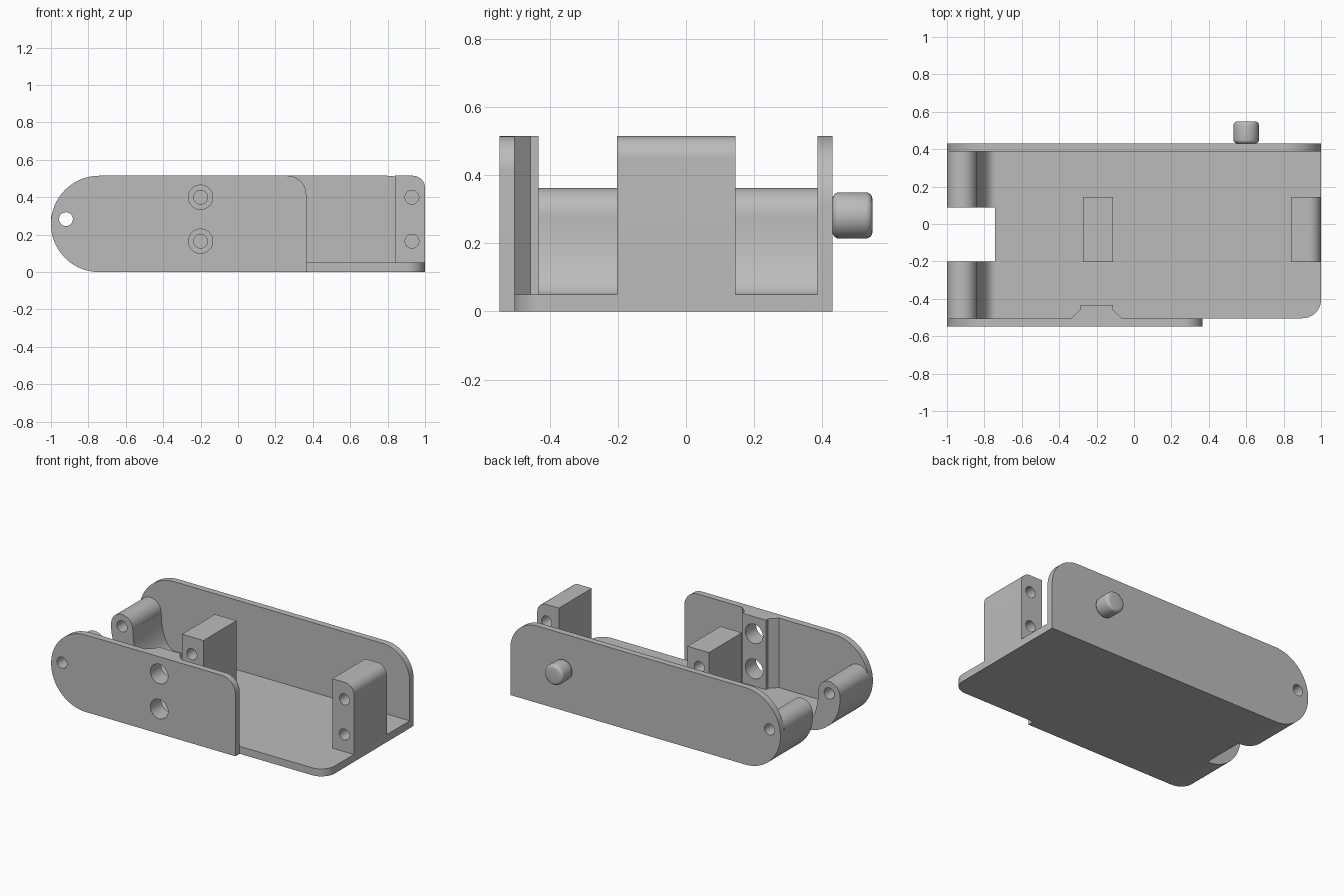
import bpy, bmesh, math
from mathutils import Vector

if "Cube" in bpy.data.objects:
    bpy.data.objects.remove(bpy.data.objects["Cube"])

grey = bpy.data.materials.new("plain grey")
grey.diffuse_color = (0.5, 0.5, 0.5, 1)
grey.use_nodes = True
grey.node_tree.nodes["Principled BSDF"].inputs["Base Color"].default_value = grey.diffuse_color

H = 0.515          # overall height
R = H / 2          # rounded end radius
FLOOR = 0.05
PIN = (-0.92, 0.283)
SCREW_Z = (0.165, 0.4)


def arc(cx, cy, rx, a0, a1, n=12, ry=None):
    ry = rx if ry is None else ry
    return [(cx + rx * math.cos(math.radians(a0 + (a1 - a0) * i / n)),
             cy + ry * math.sin(math.radians(a0 + (a1 - a0) * i / n))) for i in range(n + 1)]


def prism(name, pts, lo, hi, axis="y"):
    """Extrude a closed profile: x-z profile along y, or x-y profile along z."""
    bm = bmesh.new()
    put = (lambda p: (p[0], lo, p[1])) if axis == "y" else (lambda p: (p[0], p[1], lo))
    face = bm.faces.new([bm.verts.new(put(p)) for p in pts])
    ext = bmesh.ops.extrude_face_region(bm, geom=[face])["geom"]
    d = Vector((0, hi - lo, 0)) if axis == "y" else Vector((0, 0, hi - lo))
    bmesh.ops.translate(bm, vec=d, verts=[g for g in ext if isinstance(g, bmesh.types.BMVert)])
    bmesh.ops.recalc_face_normals(bm, faces=bm.faces)
    me = bpy.data.meshes.new(name)
    bm.to_mesh(me)
    bm.free()
    me.materials.append(grey)
    ob = bpy.data.objects.new(name, me)
    bpy.context.collection.objects.link(ob)
    return ob


def activate(ob):
    bpy.ops.object.select_all(action="DESELECT")
    ob.select_set(True)
    bpy.context.view_layer.objects.active = ob


def finish(ob, holes=()):
    """Drill round holes (x, z, radius) along y, then smooth the curved faces."""
    activate(ob)
    for x, z, r in holes:
        cut = prism("hole_cutter", arc(x, z, r, 0, 352.5, 47), -1, 1)
        cut.hide_render = True
        mod = ob.modifiers.new("hole", "BOOLEAN")
        mod.operation, mod.solver, mod.object = "DIFFERENCE", "EXACT", cut
        bpy.ops.object.modifier_apply(modifier=mod.name)
        bpy.data.objects.remove(cut, do_unlink=True)
    bpy.ops.object.shade_smooth_by_angle(angle=math.radians(30))


def side_profile(x1, corner):
    """Plate with a full round left end and one rounded upper right corner."""
    return (arc(-1 + R, R, R, 90, 270, 40) + [(x1, 0)]
            + arc(x1 - corner, H - corner, corner, 0, 90))


pin_hole = (*PIN, 0.037)

# side plates
finish(prism("back_plate", side_profile(1, 0.2), 0.387, 0.43), [pin_hole])
big_holes = [(-0.2, z, 0.065) for z in SCREW_Z]
finish(prism("front_plate", side_profile(0.365, 0.1), -0.548, -0.504), [pin_hole] + big_holes)

# thickened rib behind the front plate screw holes
rib = [(-0.335, -0.504), (-0.065, -0.504), (-0.113, -0.457), (-0.113, -0.434),
       (-0.287, -0.434), (-0.287, -0.457)]
finish(prism("screw_rib", rib, 0, H, "z"), big_holes)

# floor with one rounded corner
floor = [(-1 + R, 0.387), (-1 + R, -0.504)] + arc(0.9, -0.404, 0.1, 270, 360) + [(1, 0.387)]
finish(prism("floor", floor, 0, FLOOR, "z"))

# hinge knuckles with a scooped inner side
knuckle = (arc(-1 + R, R, R, 270, 180, 20) + arc(*PIN, 0.08, 180, 0, 20)
           + arc(-1 + R, PIN[1], 0.097, 180, 270, 16, PIN[1] - FLOOR))
for name, lo, hi in (("front_knuckle", -0.504, -0.2), ("back_knuckle", 0.087, 0.387)):
    finish(prism(name, knuckle, lo, hi), [pin_hole])

# upright screw blocks
middle = [(-0.272, FLOOR), (-0.113, FLOOR), (-0.113, H), (-0.272, H)]
end = [(0.84, FLOOR), (1, FLOOR)] + arc(0.935, H - 0.065, 0.065, 0, 90) + [(0.84, H)]
for name, pts, x in (("middle_block", middle, -0.2), ("end_block", end, 0.93)):
    finish(prism(name, pts, -0.203, 0.145), [(x, z, 0.037) for z in SCREW_Z])

# round button on the back plate
button = prism("back_button", arc(0.6, 0.282, 0.068, 0, 352.5, 47), 0.43, 0.548)
activate(button)
bev = button.modifiers.new("rounded_rim", "BEVEL")
bev.width, bev.segments, bev.limit_method, bev.angle_limit = 0.02, 4, "ANGLE", math.radians(40)
bpy.ops.object.modifier_apply(modifier=bev.name)
finish(button)
